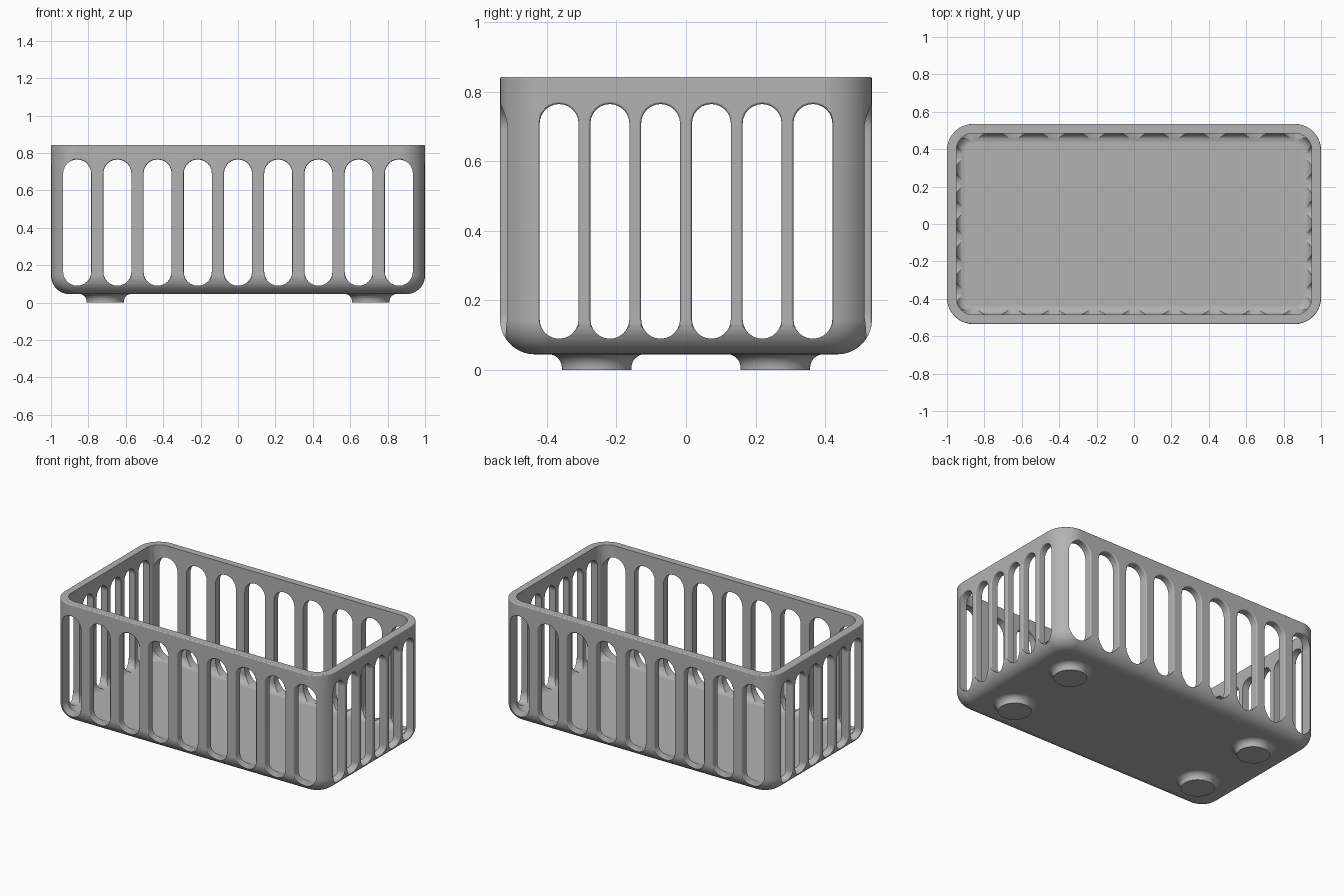
import bpy, bmesh, math
from mathutils import Matrix, Vector

cube = bpy.data.objects.get("Cube")
if cube:
    bpy.data.objects.remove(cube, do_unlink=True)

HX, HY, R = 1.0, 0.535, 0.14        # half sizes and corner radius
BOTTOM, TOP, FLOOR = 0.045, 0.843, 0.088
WALL, FILLET, INNER, RIM = 0.05, 0.1, 0.05, 0.006
SLOT_LOW, SLOT_HIGH = 0.09, 0.765

grey = bpy.data.materials.new("grey plastic")
grey.use_nodes = True
colour = (0.45, 0.45, 0.45, 1)
grey.diffuse_color = colour
grey.node_tree.nodes["Principled BSDF"].inputs["Base Color"].default_value = colour


def loft(bm, rings):
    """Skin closed rings of points in order and cap both ends."""
    loops = [[bm.verts.new(p) for p in ring] for ring in rings]
    for a, b in zip(loops, loops[1:]):
        n = len(a)
        for i in range(n):
            j = (i + 1) % n
            bm.faces.new((a[i], a[j], b[j], b[i]))
    bm.faces.new(loops[0][::-1])
    bm.faces.new(loops[-1])


def make_object(name, bm):
    bmesh.ops.recalc_face_normals(bm, faces=bm.faces)
    mesh = bpy.data.meshes.new(name)
    bm.to_mesh(mesh)
    bm.free()
    mesh.materials.append(grey)
    obj = bpy.data.objects.new(name, mesh)
    bpy.context.collection.objects.link(obj)
    return obj


def select(obj):
    bpy.ops.object.select_all(action='DESELECT')
    obj.select_set(True)
    bpy.context.view_layer.objects.active = obj


def smooth(obj):
    select(obj)
    bpy.ops.object.shade_smooth_by_angle(angle=math.radians(32))
    obj.modifiers.new("even_shading", 'WEIGHTED_NORMAL').keep_sharp = True


def rounded_ring(inset, z, steps=10):
    r = R - inset
    pts = []
    for k, (sx, sy) in enumerate([(1, 1), (-1, 1), (-1, -1), (1, -1)]):
        for i in range(steps + 1):
            a = math.pi / 2 * (k + i / steps)
            pts.append((sx * (HX - R) + r * math.cos(a),
                        sy * (HY - R) + r * math.sin(a), z))
    return pts


def arc(cx, cz, r, start, end, steps):
    return [(cx + r * math.cos(math.radians(start + (end - start) * i / steps)),
             cz + r * math.sin(math.radians(start + (end - start) * i / steps)))
            for i in range(steps + 1)]


# Basket shell: (inset, height) profile from underside, over the rim, to the floor
profile = arc(FILLET, BOTTOM + FILLET, FILLET, 270, 180, 10)
profile += arc(RIM, TOP - RIM, RIM, 180, 90, 3)
profile += [(WALL, TOP)]
profile += arc(WALL + INNER, FLOOR + INNER, INNER, 180, 270, 8)
bm = bmesh.new()
loft(bm, [rounded_ring(inset, z) for inset, z in profile])
basket = make_object("basket", bm)


# Slot cutters: upright stadium shapes, slightly flared at the outer face
def slot_ring(width, grow, depth, steps=12):
    r = width / 2
    low, high = SLOT_LOW + r, SLOT_HIGH - r
    pts = []
    for centre, start in ((high, 0), (low, 180)):
        pts += [Vector((x, -depth, z)) for x, z in
                arc(0, centre, r + grow, start, start + 180, steps)]
    return pts


def add_slots(bm, count, pitch, width, face, turn):
    flare = [(-0.105, 0), (-0.008, 0), (-0.004, 0.001), (-0.001, 0.004),
             (0, 0.007), (0.05, 0.007)]
    for i in range(count):
        shift = Matrix.Translation(((i - (count - 1) / 2) * pitch, 0, 0))
        place = Matrix.Rotation(turn, 4, 'Z') @ shift
        loft(bm, [[place @ p for p in slot_ring(width, grow, face + d)]
                  for d, grow in flare])


bm = bmesh.new()
for turn in (0, math.pi):
    add_slots(bm, 9, 0.215, 0.15, HY, turn)
    add_slots(bm, 6, 0.146, 0.112, HX, turn + math.pi / 2)
cutter = make_object("slot_cutter", bm)
cutter.hide_render = True

cut = basket.modifiers.new("slots", 'BOOLEAN')
cut.operation = 'DIFFERENCE'
cut.solver = 'EXACT'
cut.object = cutter
select(basket)
bpy.ops.object.modifier_apply(modifier=cut.name)
bpy.data.objects.remove(cutter, do_unlink=True)
smooth(basket)

# Four round feet that flare into the underside
foot_profile = [(0.1, 0)] + arc(0.14, 0.006, 0.04, 180, 90, 8)
for side, sx in (("left", 1), ("right", -1)):
    for end, sy in (("front", -1), ("back", 1)):
        bm = bmesh.new()
        loft(bm, [[(sx * 0.71 + x, sy * 0.257 + y, z)
                   for x, y in arc(0, 0, r, 0, 352.5, 47)]
                  for r, z in foot_profile])
        smooth(make_object(f"{end}_{side}_foot", bm))
